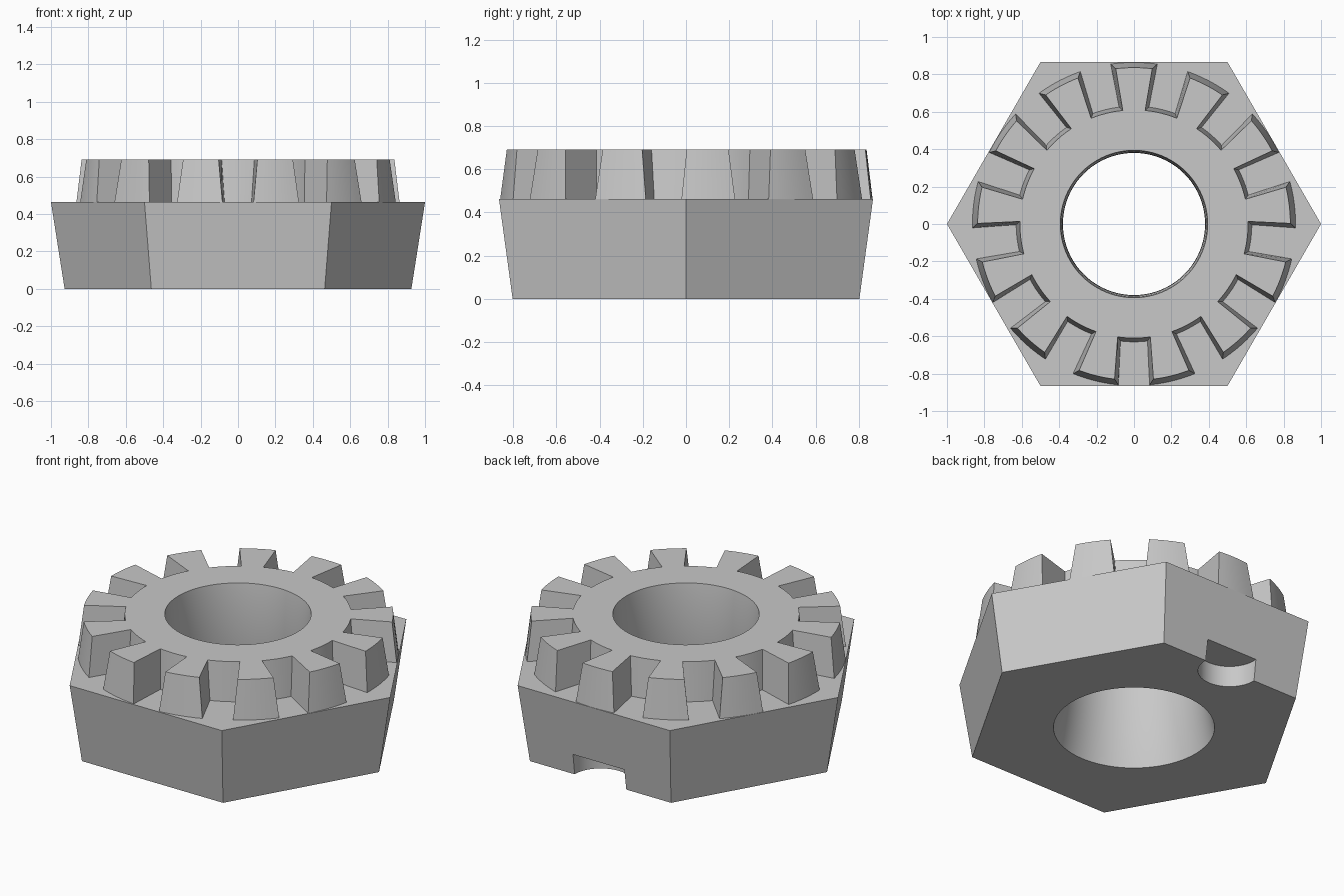
import bpy, bmesh, math

if "Cube" in bpy.data.objects:
    bpy.data.objects.remove(bpy.data.objects["Cube"], do_unlink=True)

TEETH = 13
HEX_TOP, TOP = 0.463, 0.692

steel = bpy.data.materials.new("grey_steel")
steel.use_nodes = True
steel.diffuse_color = (0.58, 0.58, 0.58, 1)
steel.node_tree.nodes["Principled BSDF"].inputs["Base Color"].default_value = steel.diffuse_color


def loft(name, loops):
    """Closed solid from stacked loops with equal point counts."""
    bm = bmesh.new()
    rings = [[bm.verts.new(p) for p in loop] for loop in loops]
    n = len(rings[0])
    for a, b in zip(rings, rings[1:]):
        for i in range(n):
            j = (i + 1) % n
            bm.faces.new((a[i], a[j], b[j], b[i]))
    bm.faces.new(rings[0][::-1])
    bm.faces.new(rings[-1])
    bmesh.ops.recalc_face_normals(bm, faces=bm.faces)
    mesh = bpy.data.meshes.new(name)
    bm.to_mesh(mesh)
    bm.free()
    mesh.materials.append(steel)
    obj = bpy.data.objects.new(name, mesh)
    bpy.context.collection.objects.link(obj)
    return obj


def circle(r, z, n, cy=0.0):
    return [(r * math.cos(math.tau * i / n), cy + r * math.sin(math.tau * i / n), z)
            for i in range(n)]


def gear_loop(r_out, r_in, half_out, half_in, z):
    """Toothed outline: an arc on each tooth tip and one on each slot floor."""
    pitch = math.tau / TEETH
    points = []

    def arc(r, start, end, steps):
        for s in range(steps + 1):
            a = start + (end - start) * s / steps
            points.append((r * math.cos(a), r * math.sin(a), z))

    for k in range(TEETH):
        mid = math.pi / 2 + k * pitch
        arc(r_out, mid - half_out, mid + half_out, 6)
        arc(r_in, mid + half_in, mid + pitch - half_in, 6)
    return points


def combine(target, tool, operation):
    tool.hide_render = True
    mod = target.modifiers.new(tool.name, 'BOOLEAN')
    mod.operation, mod.solver, mod.object = operation, 'EXACT', tool
    bpy.context.view_layer.objects.active = target
    bpy.ops.object.modifier_apply(modifier=mod.name)
    bpy.data.objects.remove(tool, do_unlink=True)


# Drafted hexagonal base
nut = loft("castle_nut", [circle(0.927, 0, 6), circle(1.0, HEX_TOP, 6)])

# Tapered crown of teeth, rooted slightly inside the base
crown = loft("tooth_crown", [
    gear_loop(0.855, 0.63, 0.145, 0.127, HEX_TOP - 0.02),
    gear_loop(0.864, 0.63, 0.145, 0.127, HEX_TOP),
    gear_loop(0.836, 0.61, 0.117, 0.098, TOP)])
combine(nut, crown, 'UNION')

# Through bore, narrowest near the root of the teeth
levels = [-0.05 + 0.1 * i for i in range(9)]
bore = loft("bore", [circle(0.38 + 0.25 * (z - 0.46) ** 2, z, 96) for z in levels])
combine(nut, bore, 'DIFFERENCE')

# Round pocket in the lower edge of the back face
pocket = loft("pocket", [circle(0.17, -0.05, 48, 0.80), circle(0.17, 0.125, 48, 0.80)])
combine(nut, pocket, 'DIFFERENCE')

# Smooth curved walls, crisp edges
bpy.ops.object.select_all(action='DESELECT')
nut.select_set(True)
bpy.context.view_layer.objects.active = nut
bpy.ops.object.shade_smooth_by_angle(angle=math.radians(25))
